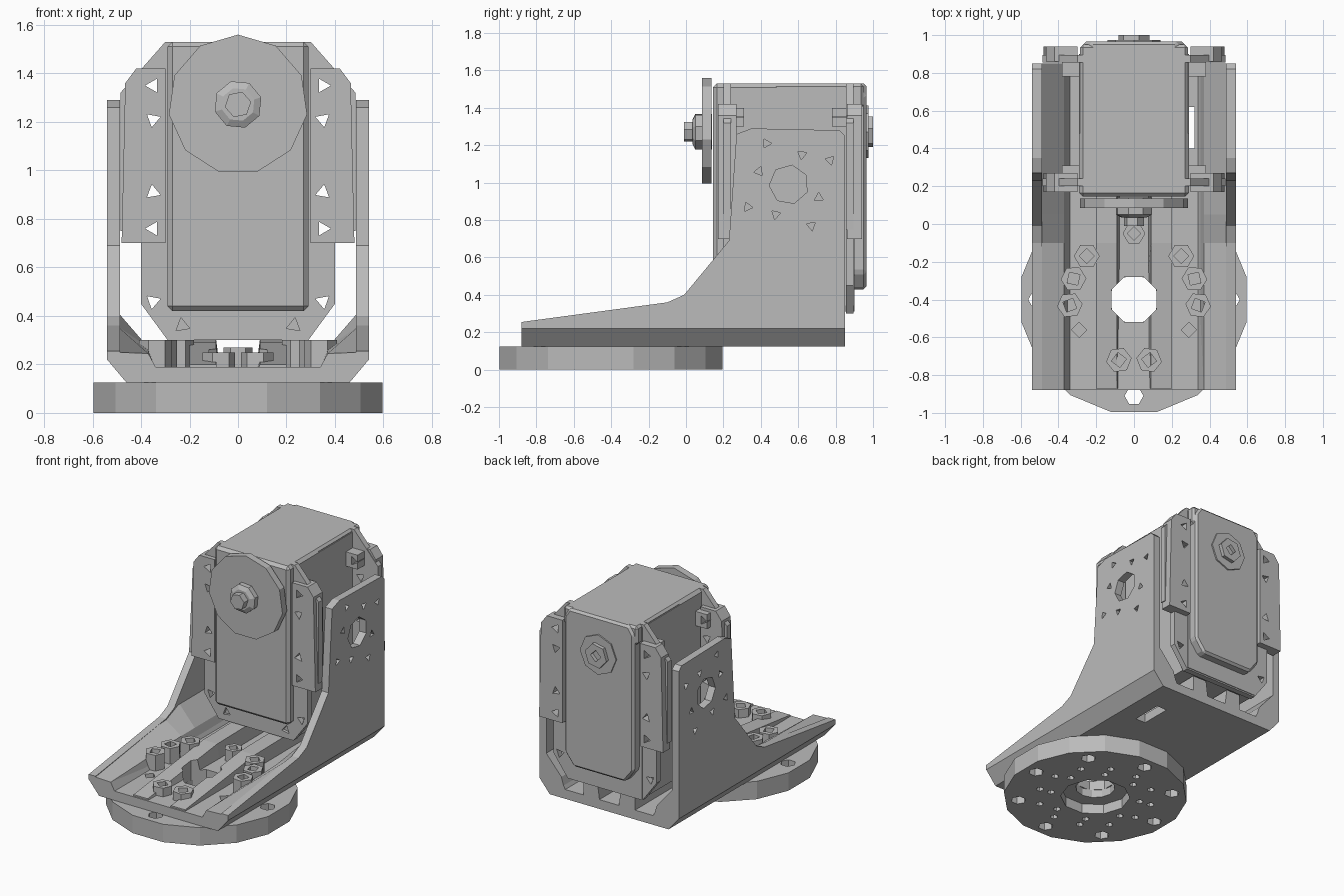
import bpy, bmesh, math
from mathutils import Vector

if "Cube" in bpy.data.objects:
    bpy.data.objects.remove(bpy.data.objects["Cube"])

GREY = (0.5, 0.5, 0.5, 1)
metal = bpy.data.materials.new("mid_grey")
metal.use_nodes = True
metal.diffuse_color = GREY
metal.node_tree.nodes["Principled BSDF"].inputs["Base Color"].default_value = GREY


def place(axis, p, d):
    """Put a 2D point on the plane across an axis at distance d."""
    u, v = p
    return Vector({"x": (d, u, v), "y": (u, d, v), "z": (u, v, d)}[axis])


def prism(axis, pts, a, b):
    return [[place(axis, p, d) for p in pts] for d in (a, b)]


def ngon(n, c, r, turn=0.0):
    return [(c[0] + r * math.cos(math.tau * i / n + turn),
             c[1] + r * math.sin(math.tau * i / n + turn)) for i in range(n)]


def rect(u0, u1, v0, v1):
    return [(u0, v0), (u1, v0), (u1, v1), (u0, v1)]


def flip(solids):
    """The same solids mirrored across x = 0."""
    return [[[Vector((-p.x, p.y, p.z)) for p in ring] for ring in s] for s in solids]


def both(solids):
    return solids + flip(solids)


def build(name, solids, bevel=0.0):
    """Loft each solid through its rings and cap the ends."""
    bm = bmesh.new()
    for rings in solids:
        rows = [[bm.verts.new(p) for p in ring] for ring in rings]
        n = len(rows[0])
        for lo, hi in zip(rows, rows[1:]):
            for i in range(n):
                j = (i + 1) % n
                bm.faces.new((lo[i], lo[j], hi[j], hi[i]))
        bm.faces.new(rows[0])
        bm.faces.new(rows[-1])
    bmesh.ops.recalc_face_normals(bm, faces=bm.faces)
    me = bpy.data.meshes.new(name)
    bm.to_mesh(me)
    bm.free()
    ob = bpy.data.objects.new(name, me)
    bpy.context.collection.objects.link(ob)
    me.materials.append(metal)
    if bevel:
        m = ob.modifiers.new("bevel", "BEVEL")
        m.width, m.segments = bevel, 1
    return ob


def cut(ob, solids):
    """Cut the solids out of an object."""
    tool = build("cutter", solids)
    m = ob.modifiers.new("holes", "BOOLEAN")
    m.operation, m.solver, m.object = "DIFFERENCE", "EXACT", tool
    bpy.context.view_layer.objects.active = ob
    bpy.ops.object.modifier_apply(modifier=m.name)
    bpy.data.objects.remove(tool)


# Round base disc with rings of holes and a stepped centre bore
HUB = (0, -0.4)
disc = build("base_disc", [prism("z", ngon(16, HUB, 0.608, math.pi / 16), 0, 0.125)])
holes = [prism("z", ngon(12, HUB, 0.13), -0.1, 0.3)]
for count, ring, r, turn in ((8, 0.51, 0.05, 0), (12, 0.38, 0.025, 0.1), (8, 0.3, 0.025, 0.3)):
    holes += [prism("z", ngon(6, c, r), -0.1, 0.3) for c in ngon(count, HUB, ring, turn)]
cut(disc, holes)
cut(disc, [prism("z", ngon(10, HUB, 0.23), -0.1, 0.07)])

# Bracket floor with chamfered lower edges
half = [(0.46, 0.125), (0.54, 0.22), (0.54, 0.245), (0.37, 0.245), (0.34, 0.19)]
section = half + [(-x, z) for x, z in reversed(half)]
floor = build("bracket_floor", [prism("y", section, -0.88, 0.85)])
bore = prism("z", ngon(8, HUB, 0.13, math.pi / 8), 0.05, 0.5)
cut(floor, [bore, prism("z", rect(0.24, 0.32, 0.4, 0.62), 0, 0.5)])


def stations(*items):
    return [[place("y", p, y) for p in pts] for y, pts in items]


# Raised ribs along the floor
def rib(top):
    return [(0.07, 0.15), (0.2, 0.15), (0.2, top), (0.09, top)]


ribs = build("floor_ribs", both([stations((-0.87, rib(0.2)), (-0.1, rib(0.29)), (0.85, rib(0.3)))]))
cut(ribs, [bore])


# Sloping banks between floor and side walls
def bank(low, high):
    return [(0.34, 0.17), (0.37, low), (0.5, high), (0.5, 0.18)]


build("side_banks", both([stations((-0.88, bank(0.245, 0.25)), (-0.1, bank(0.27, 0.36)),
                                   (0.05, bank(0.27, 0.42)), (0.85, bank(0.27, 0.42)))]))

# Upright side walls with a bearing hole and screw holes
profile = [(-0.88, 0.22), (0.85, 0.22), (0.85, 1.25), (0.82, 1.28), (0.35, 1.29),
           (0.27, 1.26), (0.23, 0.69), (-0.01, 0.4), (-0.1, 0.36), (-0.88, 0.255)]
screws = [(0.43, 1.21), (0.62, 1.15), (0.77, 1.12), (0.39, 1.06),
          (0.71, 0.92), (0.33, 0.87), (0.48, 0.83), (0.67, 0.77)]
wall_holes = [prism("x", ngon(7, (0.55, 0.99), 0.105, 0.5), 0.4, 0.7)]
wall_holes += [prism("x", ngon(3, c, 0.028, 0.4 * i), 0.4, 0.7) for i, c in enumerate(screws)]
for name, side in (("left_wall", list), ("right_wall", flip)):
    wall = build(name, side([prism("x", profile, 0.487, 0.54)]))
    cut(wall, side(wall_holes))

# Screw bosses round the centre bore
spots = [(0.25, -0.17), (0.32, -0.29), (0.34, -0.43), (0.08, -0.72)]
bosses, sockets = [], []
for i, c in enumerate(spots):
    bosses.append(prism("z", ngon(6, c, 0.068, i), 0.17, 0.3 if i < 3 else 0.25))
    sockets.append(prism("z", ngon(4, c, 0.04, i), 0.21, 0.4))
boss = build("screw_bosses", both(bosses) + [prism("z", ngon(6, (0, -0.05), 0.06), 0.17, 0.27)])
cut(boss, both(sockets) + [prism("z", ngon(4, (0, -0.05), 0.035), 0.21, 0.4)])
cut(floor, both([prism("z", ngon(4, (0.29, -0.56), 0.04), 0.15, 0.4)]))

# Motor case
build("motor_body", [prism("y", rect(-0.29, 0.29, 0.31, 1.51), 0.22, 0.9)])
build("motor_front_cover", [prism("y", rect(-0.29, 0.29, 0.42, 1.53), 0.145, 0.5)], 0.02)
back = [(-0.2, 0.43), (0.2, 0.43), (0.27, 0.52), (0.27, 1.47), (0.23, 1.53), (-0.23, 1.53),
        (-0.27, 1.47), (-0.27, 0.52)]
build("motor_back_cover", [prism("y", back, 0.8, 0.965)], 0.015)
build("motor_top", [prism("y", rect(-0.285, 0.285, 1.4, 1.53), 0.16, 0.95)], 0.015)

# Mounting frames at both ends, with side strips and through holes
edge = [(0.29, 0.3), (0.4, 0.45), (0.4, 0.75), (0.485, 0.75), (0.485, 1.32), (0.3, 1.53)]
frame = edge + [(-x, z) for x, z in reversed(edge)]
strip = [(0.3, 0.7), (0.48, 0.7), (0.465, 1.36), (0.42, 1.42), (0.3, 1.42)]
marks = [(0.35, 1.35), (0.35, 1.21), (0.35, 0.91), (0.35, 0.76), (0.35, 0.46), (0.23, 0.36)]
frame_holes = both([prism("y", ngon(3, c, 0.033, 0.7 * i), 0, 1.1) for i, c in enumerate(marks)])
for end, plate, out in (("front", (0.2, 0.24), (0.17, 0.27)), ("back", (0.855, 0.895), (0.86, 0.94))):
    cut(build(end + "_frame", [prism("y", frame, *plate)]), frame_holes)
    cut(build(end + "_strips", both([prism("y", strip, *out)])), frame_holes)

# Small clamp lugs beside the case
lug = rect(0.28, 0.38, 1.3, 1.4)
lugs = build("clamp_lugs", both([prism("y", lug, 0.24, 0.31), prism("y", lug, 0.78, 0.86)]))
cut(lugs, frame_holes)

# Output horn with hub and screw
AXLE = (0, 1.272)
build("output_horn", [prism("y", ngon(11, AXLE, 0.288, math.pi / 2), 0.085, 0.135)])
build("horn_hub", [[[place("y", p, y) for p in ngon(8, AXLE, r, 0.3)]
                    for y, r in ((0.14, 0.1), (0.05, 0.1), (0.035, 0.07))]])
build("horn_screw", [prism("y", ngon(6, AXLE, 0.055, 0.2), -0.01, 0.1)])

# Rear bearing boss
rear = build("rear_boss", [prism("y", ngon(6, AXLE, 0.085, 0.2), 0.9, 1.0)])
cut(rear, [prism("y", ngon(4, AXLE, 0.04), 0.96, 1.1)])
build("rear_washer", [prism("y", ngon(8, AXLE, 0.14), 0.9, 0.975)])
